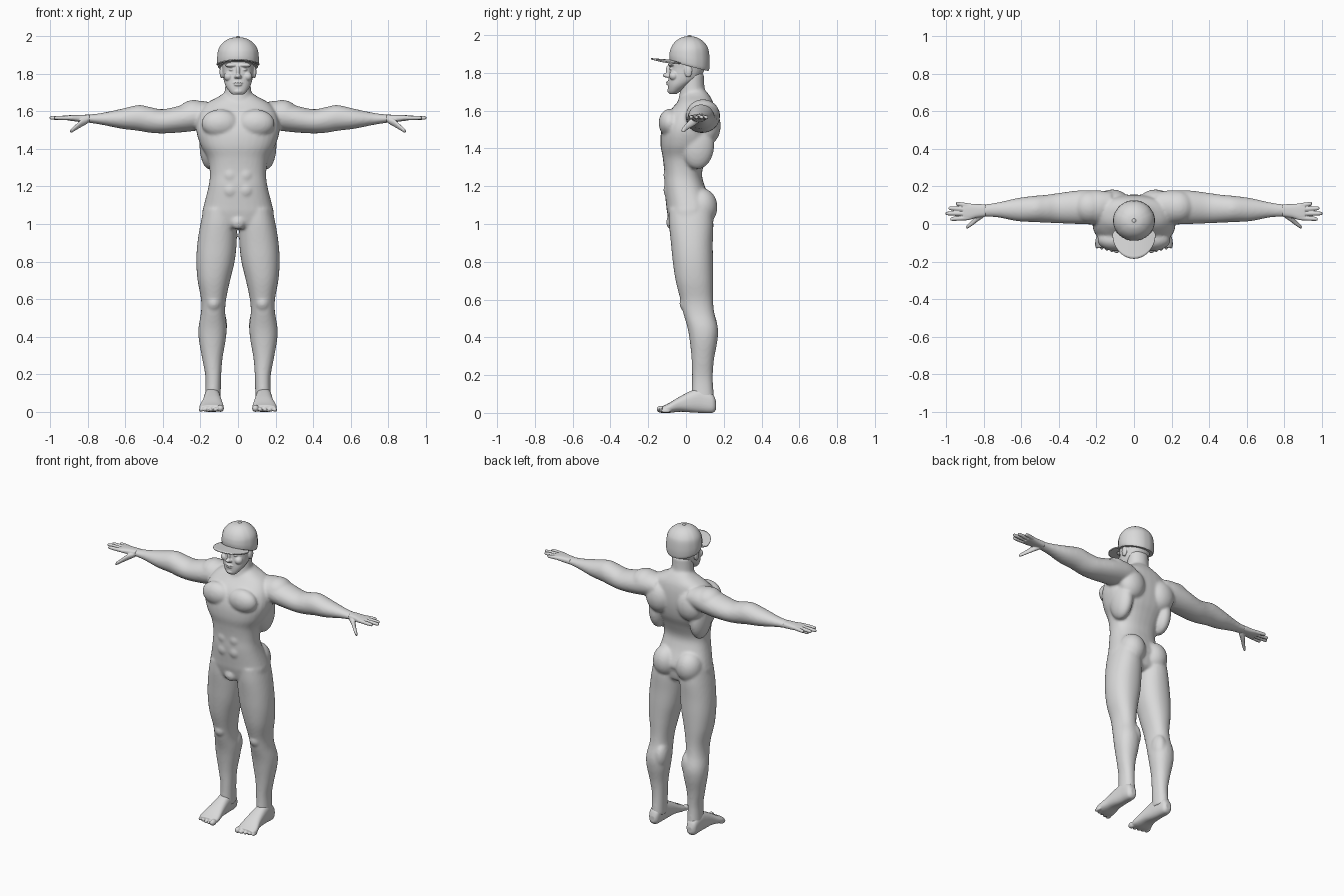
import bpy, bmesh, math
from mathutils import Matrix, Vector

cube = bpy.data.objects.get("Cube")
if cube:
    bpy.data.objects.remove(cube, do_unlink=True)

grey = bpy.data.materials.new("plain_grey")
grey.use_nodes = True
grey.diffuse_color = (0.7, 0.7, 0.7, 1)
for node in grey.node_tree.nodes:
    if node.type == 'BSDF_PRINCIPLED':
        node.inputs["Base Color"].default_value = grey.diffuse_color


def spline(rows, steps):
    """Smooth a list of stations with a Catmull-Rom curve."""
    result = []
    for i in range(len(rows) - 1):
        before, start = rows[max(i - 1, 0)], rows[i]
        end, after = rows[i + 1], rows[min(i + 2, len(rows) - 1)]
        for s in range(steps):
            t = s / steps
            result.append([
                b + t * ((c - a) + t * ((2 * a - 5 * b + 4 * c - d)
                                        + t * (3 * b - a - 3 * c + d)) * 1) / 2
                for a, b, c, d in zip(before, start, end, after)])
    result.append(list(rows[-1]))
    return result


def loft(bm, axis, rows, power=2.0, steps=5, segments=32):
    """Skin rings along an axis; row = position, then min and max of the other two axes."""
    others = [i for i in range(3) if i != axis]
    rings = []
    for pos, a0, a1, b0, b1 in spline(rows, steps):
        ring = []
        for k in range(segments):
            angle = math.tau * k / segments
            c, s = math.cos(angle), math.sin(angle)
            c = math.copysign(abs(c) ** (2 / power), c)
            s = math.copysign(abs(s) ** (2 / power), s)
            point = Vector()
            point[axis] = pos
            point[others[0]] = (a0 + a1) / 2 + c * (a1 - a0) / 2
            point[others[1]] = (b0 + b1) / 2 + s * (b1 - b0) / 2
            ring.append(bm.verts.new(point))
        rings.append(ring)
    for low, high in zip(rings, rings[1:]):
        for k in range(segments):
            n = (k + 1) % segments
            bm.faces.new((low[k], low[n], high[n], high[k]))
    bm.faces.new(rings[0])
    bm.faces.new(rings[-1])
    return rings


def column(bm, rows, power=2.0, **options):
    """Upright loft, symmetric in x; row = height, half width, front, back."""
    return loft(bm, 2, [(z, -w, w, f, b) for z, w, f, b in rows], power, **options)


def blob(bm, centre, radii):
    matrix = Matrix.Translation(centre) @ Matrix.Diagonal((*radii, 1))
    bmesh.ops.create_uvsphere(bm, u_segments=24, v_segments=16, radius=1, matrix=matrix)


def finish(bm, name):
    bmesh.ops.recalc_face_normals(bm, faces=bm.faces[:])
    mesh = bpy.data.meshes.new(name)
    bm.to_mesh(mesh)
    bm.free()
    mesh.materials.append(grey)
    mesh.polygons.foreach_set("use_smooth", [True] * len(mesh.polygons))
    mesh.set_sharp_from_angle(angle=math.radians(40))
    obj = bpy.data.objects.new(name, mesh)
    bpy.context.scene.collection.objects.link(obj)
    return obj


def sculpt(bm, name, voxel, smoothing):
    """Mirror the parts, fuse them into one skin and soften it."""
    obj = finish(bm, name)
    mirror = obj.modifiers.new("mirror", 'MIRROR')
    mirror.use_mirror_merge = False
    remesh = obj.modifiers.new("fuse", 'REMESH')
    remesh.mode = 'VOXEL'
    remesh.voxel_size = voxel
    remesh.use_smooth_shade = True
    soften = obj.modifiers.new("soften", 'SMOOTH')
    soften.factor = 0.5
    soften.iterations = smoothing
    return obj


# Torso and neck
body = bmesh.new()
column(body, [
    (.975, .08, -.07, .09), (1, .18, -.085, .12), (1.06, .19, -.1, .13),
    (1.1, .182, -.105, .14), (1.2, .157, -.115, .1), (1.27, .15, -.115, .085),
    (1.35, .163, -.123, .11), (1.42, .2, -.135, .14), (1.5, .222, -.13, .155),
    (1.58, .21, -.1, .155), (1.64, .17, -.05, .145), (1.68, .1, -.02, .125),
    (1.71, .06, 0, .1)], power=2.4)
column(body, [(1.58, .1, -.05, .14), (1.65, .084, -.042, .125),
              (1.71, .07, -.03, .1), (1.8, .066, -.02, .095)])

# Legs
loft(body, 2, [
    (1.08, .02, .182, -.09, .14), (1, .008, .2, -.09, .145),
    (.9, .007, .216, -.08, .142), (.8, .018, .222, -.07, .143),
    (.7, .042, .215, -.055, .143), (.6, .063, .197, -.03, .143),
    (.53, .068, .197, -.015, .15), (.45, .06, .21, .008, .169),
    (.38, .066, .208, .02, .166), (.28, .083, .19, .03, .148),
    (.18, .09, .173, .032, .142), (.06, .092, .176, .03, .15)], power=2.2)

# Arms
loft(body, 0, [
    (.12, .03, .17, 1.52, 1.64), (.2, 0, .18, 1.5, 1.655),
    (.3, 0, .178, 1.488, 1.632), (.4, .004, .165, 1.482, 1.611),
    (.47, .007, .155, 1.486, 1.623), (.53, .01, .15, 1.496, 1.633),
    (.62, .015, .138, 1.507, 1.613), (.72, .034, .116, 1.527, 1.592),
    (.79, .039, .106, 1.538, 1.583), (.84, .042, .104, 1.542, 1.58)])

# Muscles: chest, shoulder, shoulder blade, flank, buttock, knee, calf, groin
for centre, radii in [
        ((.095, -.085, 1.535), (.1, .06, .075)),
        ((.235, .09, 1.58), (.09, .088, .08)),
        ((.115, .115, 1.52), (.09, .069, .1)),
        ((.15, .06, 1.42), (.055, .09, .13)),
        ((.085, .08, 1.09), (.085, .087, .1)),
        ((.13, .005, .58), (.04, .04, .045)),
        ((.1, .11, .46), (.042, .056, .085)),
        ((0, -.075, 1.01), (.04, .03, .04))]:
    blob(body, centre, radii)
for z in (1.18, 1.26, 1.34):
    blob(body, (.04, -.085, z), (.042, .035, .045))
sculpt(body, "body", .008, 7)

# Feet with five toes each
feet = bmesh.new()
loft(feet, 1, [
    (.16, .12, .155, .02, .06), (.14, .105, .173, 0, .1), (.08, .097, .178, 0, .13),
    (.035, .093, .182, .002, .12), (-.03, .085, .19, .006, .088),
    (-.09, .076, .206, 0, .052), (-.125, .08, .2, .002, .035)], power=2.5)
for i in range(5):
    size = .019 if i == 0 else .013 - .0005 * i
    blob(feet, (.093 + .026 * i, -.13 + .006 * i, size), (size * .95, .026, size))
sculpt(feet, "feet", .004, 3)

# Hands: palm, four fingers and thumb
hands = bmesh.new()
loft(hands, 0, [(.79, .04, .105, 1.54, 1.582), (.84, .033, .106, 1.543, 1.581),
                (.88, .021, .109, 1.548, 1.58), (.91, .022, .108, 1.552, 1.578)], power=2.6)
for root, tip, reach in [(.032, .026, .977), (.055, .056, 1.003),
                         (.077, .084, .987), (.098, .109, .947)]:
    rows = []
    for t, r in [(0, .012), (.5, .0115), (.9, .01), (1, .006)]:
        x, y = .88 + t * (reach - .88), root + t * (tip - root)
        rows.append((x, y - r, y + r, 1.565 - r, 1.565 + r))
    loft(hands, 0, rows, segments=16)
loft(hands, 0, [(.8, .035, .075, 1.535, 1.57), (.83, .015, .055, 1.518, 1.56),
                (.86, -.008, .022, 1.501, 1.532), (.885, -.024, -.002, 1.486, 1.51),
                (.893, -.024, -.01, 1.485, 1.499)], segments=16)
sculpt(hands, "hands", .0035, 2)

# Head
head = bmesh.new()
column(head, [
    (1.688, .028, -.088, -.05), (1.705, .046, -.094, -.025), (1.735, .066, -.095, .02),
    (1.77, .077, -.093, .07), (1.82, .083, -.088, .1), (1.86, .088, -.085, .11),
    (1.92, .08, -.07, .1), (1.96, .04, -.03, .06)], power=2.2)

# Face: brow, eye, cheek, nose tip, nose bridge, lips, chin, ear
for centre, radii in [
        ((.035, -.075, 1.845), (.036, .02, .011)),
        ((.034, -.074, 1.822), (.015, .015, .009)),
        ((.05, -.064, 1.785), (.026, .026, .025)),
        ((0, -.1, 1.787), (.016, .024, .012)),
        ((.011, -.094, 1.783), (.01, .015, .009)),
        ((0, -.09, 1.812), (.01, .017, .032)),
        ((0, -.093, 1.751), (.026, .013, .006)),
        ((0, -.092, 1.74), (.022, .013, .006)),
        ((0, -.08, 1.706), (.028, .019, .016)),
        ((.087, .012, 1.81), (.011, .021, .034))]:
    blob(head, centre, radii)
sculpt(head, "head", .0035, 3)

# Cap crown: six panels with pinched seams, lower at the back
crown = bmesh.new()
rings = column(crown, [
    (1.835, .105, -.084, .12), (1.85, .11, -.088, .125), (1.885, .111, -.089, .126),
    (1.93, .104, -.081, .118), (1.965, .08, -.058, .094), (1.987, .046, -.025, .06),
    (1.994, .01, .008, .028)], segments=48)
for ring in rings:
    for k, vert in enumerate(ring):
        if k % 8 == 4:
            vert.co.x *= .985
            vert.co.y = .018 + (vert.co.y - .018) * .985
        drop = min(max((1.93 - vert.co.z) * 10, 0), 1)
        vert.co.z -= .27 * (vert.co.y - .018) * drop
blob(crown, (0, .018, 1.994), (.011, .011, .006))
finish(crown, "cap_crown")

# Cap brim: curved half disc
brim = bmesh.new()
strips = []
for j in range(9):
    v = j / 8
    strip = []
    for k in range(33):
        angle = math.pi * (1 + k / 32)
        x = (.098 + .016 * v) * math.cos(angle)
        y = -.03 - .022 * v + (.04 + .093 * v) * math.sin(angle)
        z = 1.868 - 1.1 * x * x - .08 * (y + .1)
        strip.append(brim.verts.new((x, y, z)))
    strips.append(strip)
for inner, outer in zip(strips, strips[1:]):
    for k in range(32):
        brim.faces.new((inner[k], outer[k], outer[k + 1], inner[k + 1]))
thickness = finish(brim, "cap_brim").modifiers.new("thickness", 'SOLIDIFY')
thickness.thickness = .007
thickness.offset = 0
